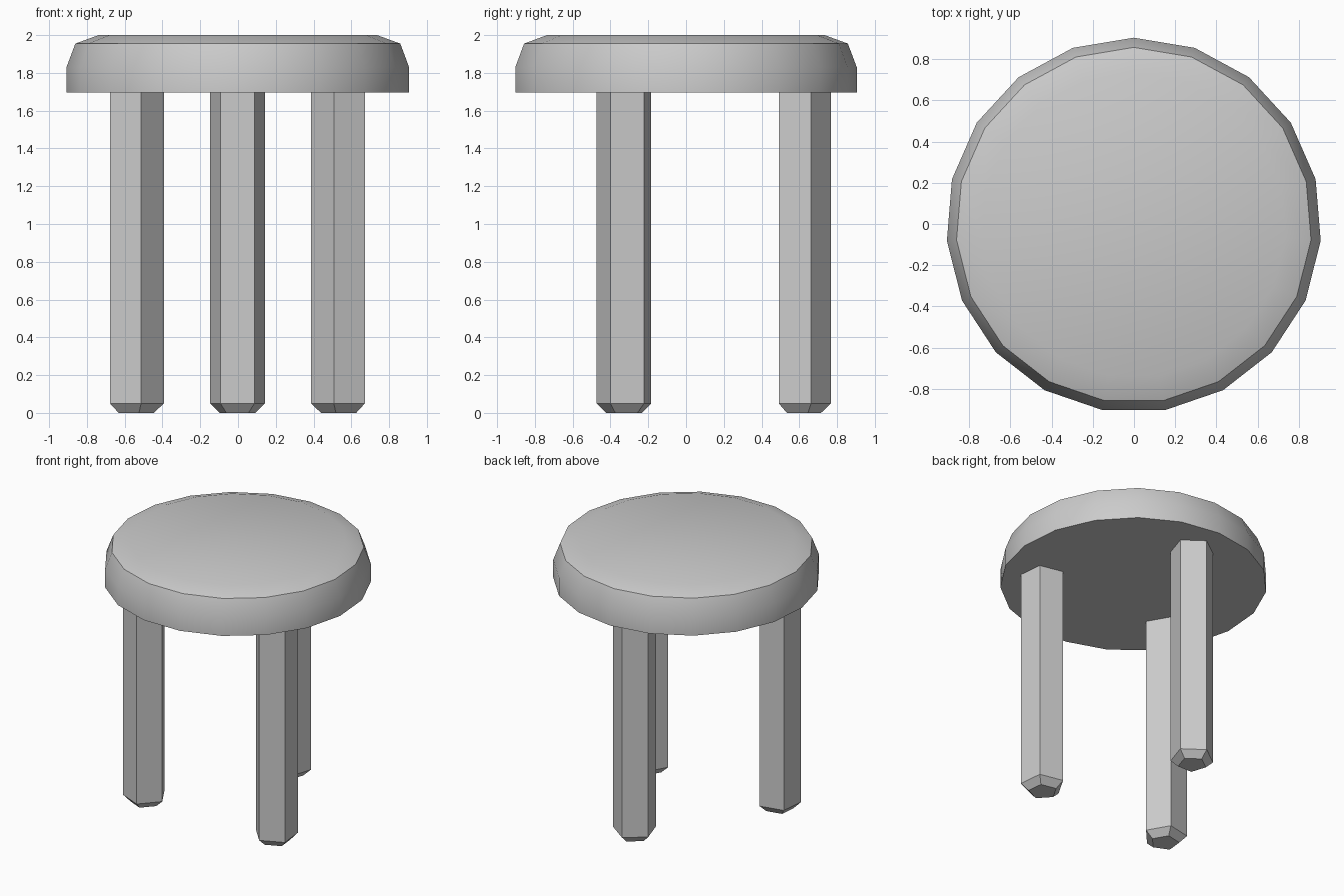
import bpy, bmesh
from math import sin, cos, pi, radians

if "Cube" in bpy.data.objects:
    bpy.data.objects.remove(bpy.data.objects["Cube"])


def lathe(name, profile, sides, angle, centre, smooth=False):
    """Solid with a regular polygon section, from (radius, z) rings bottom to top."""
    bm = bmesh.new()
    rings = []
    for r, z in profile:
        rings.append([bm.verts.new((centre[0] + r * cos(angle + 2 * pi * i / sides),
                                    centre[1] + r * sin(angle + 2 * pi * i / sides), z))
                      for i in range(sides)])
    for a, b in zip(rings, rings[1:]):
        for i in range(sides):
            j = (i + 1) % sides
            bm.faces.new((a[i], a[j], b[j], b[i]))
    bm.faces.new(rings[0][::-1])
    bm.faces.new(rings[-1])
    mesh = bpy.data.meshes.new(name)
    bm.to_mesh(mesh)
    bm.free()
    obj = bpy.data.objects.new(name, mesh)
    bpy.context.collection.objects.link(obj)
    if smooth:
        bpy.ops.object.select_all(action='DESELECT')
        obj.select_set(True)
        bpy.context.view_layer.objects.active = obj
        bpy.ops.object.shade_smooth_by_angle(angle=radians(30))
    return obj


# Round seat, 19 sides, with a rounded upper rim
lathe("seat", [(0.91, 1.695), (0.91, 1.83), (0.863, 1.955), (0.74, 2.0)],
      19, pi / 2, (-0.001, -0.006), smooth=True)

# Three five-sided legs with chamfered feet, each with one corner facing outwards
for name, deg in (("back_leg", 90), ("front_left_leg", 210), ("front_right_leg", 330)):
    a = radians(deg)
    lathe(name, [(0.1, 0), (0.153, 0.05), (0.153, 1.70)],
          5, a, (-0.003 + 0.626 * cos(a), -0.011 + 0.626 * sin(a)))
